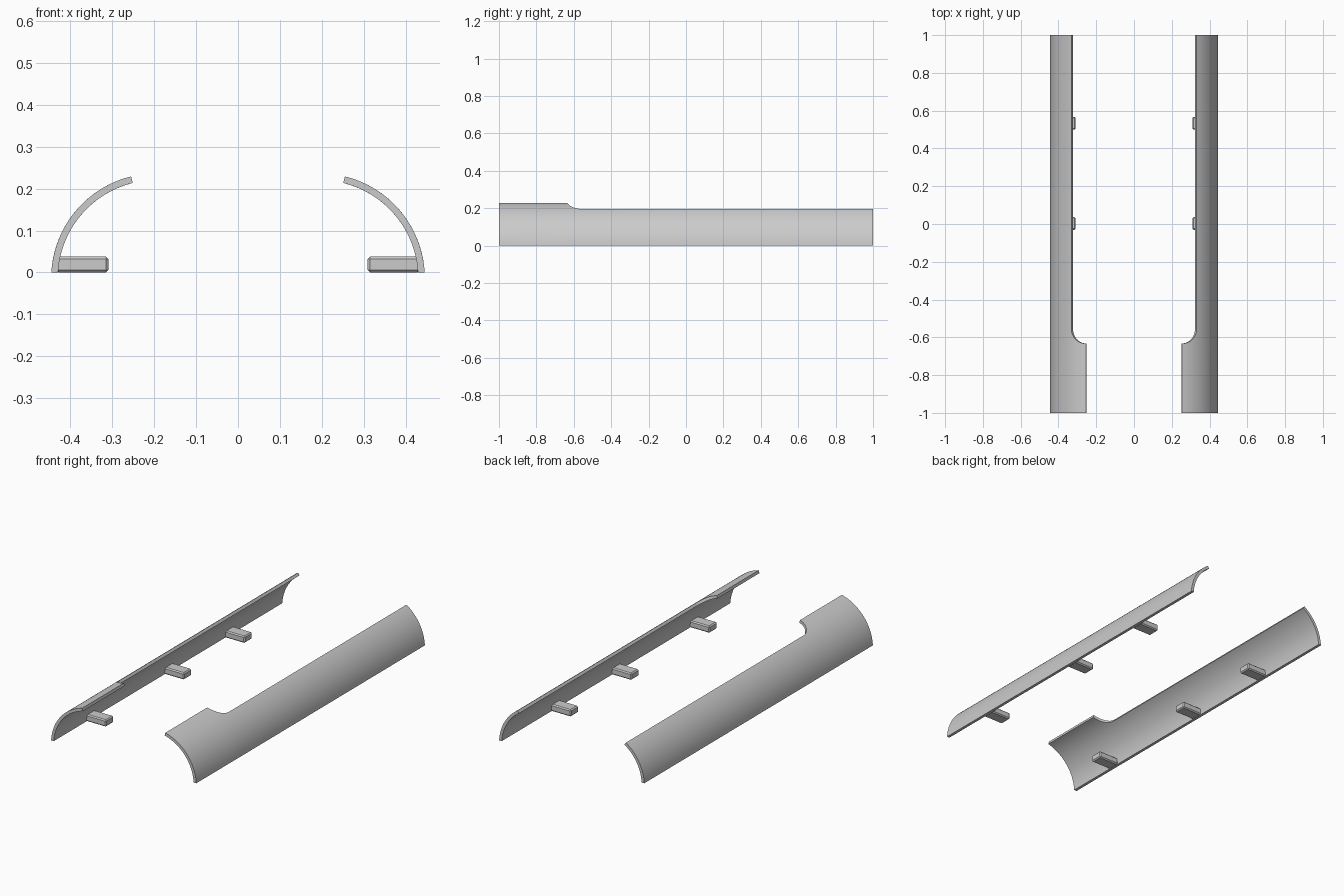
import bpy, bmesh
from math import sin, cos, asin, acos, radians, pi

if "Cube" in bpy.data.objects:
    bpy.data.objects.remove(bpy.data.objects["Cube"])

R_OUT, R_IN = 0.25, 0.234      # shell radii
CX, CZ = 0.195, -0.014         # arc centre of the right-hand shell
A_WIDE, A_NARROW = radians(76.2), acos(0.137 / R_OUT)
Y_STEP, FILLET = -0.633, 0.08
ARC_STEPS = 24


def finish(name, bm, smooth_angle):
    bmesh.ops.recalc_face_normals(bm, faces=bm.faces)
    mesh = bpy.data.meshes.new(name)
    bm.to_mesh(mesh)
    bm.free()
    ob = bpy.data.objects.new(name, mesh)
    bpy.context.collection.objects.link(ob)
    mirror = ob.modifiers.new("mirror", 'MIRROR')
    mirror.use_axis = (True, False, False)
    bpy.ops.object.select_all(action='DESELECT')
    ob.select_set(True)
    bpy.context.view_layer.objects.active = ob
    bpy.ops.object.shade_smooth_by_angle(angle=smooth_angle)
    return ob


# Curved side shells: cross-sections lofted along y, with a filleted step
stations = [(-1.0, A_WIDE)]
for i in range(13):
    t = i / 12 * pi / 2
    stations.append((Y_STEP + FILLET * (1 - cos(t)),
                     A_WIDE + (A_NARROW - A_WIDE) * sin(t)))
stations.append((1.0, A_NARROW))

bm = bmesh.new()
sections = []
for y, end in stations:
    ring = []
    for r, order in ((R_OUT, range(ARC_STEPS + 1)),
                     (R_IN, range(ARC_STEPS, -1, -1))):
        start = asin(-CZ / r)  # both radii meet the floor plane
        for k in order:
            a = start + (end - start) * k / ARC_STEPS
            ring.append(bm.verts.new((CX + r * cos(a), y, CZ + r * sin(a))))
    sections.append(ring)
n = len(sections[0])
for s0, s1 in zip(sections, sections[1:]):
    for k in range(n):
        j = (k + 1) % n
        bm.faces.new((s0[k], s0[j], s1[j], s1[k]))
for ring in (sections[0], sections[-1]):
    for k in range(ARC_STEPS):
        bm.faces.new((ring[k], ring[k + 1], ring[n - 2 - k], ring[n - 1 - k]))
finish("side_shell", bm, radians(35))

# Three chamfered pegs on the inside of each shell
for i, y in enumerate((-0.68, 0.003, 0.533)):
    bm = bmesh.new()
    bmesh.ops.create_cube(bm, size=1)
    for v in bm.verts:
        v.co.x = 0.371 + v.co.x * 0.124
        v.co.y = y + v.co.y * 0.068
        v.co.z = 0.019 + v.co.z * 0.038
    bmesh.ops.bevel(bm, geom=bm.edges[:], offset=0.006, segments=1,
                    affect='EDGES', profile=0.5)
    finish(f"peg_{i + 1}", bm, radians(20))
